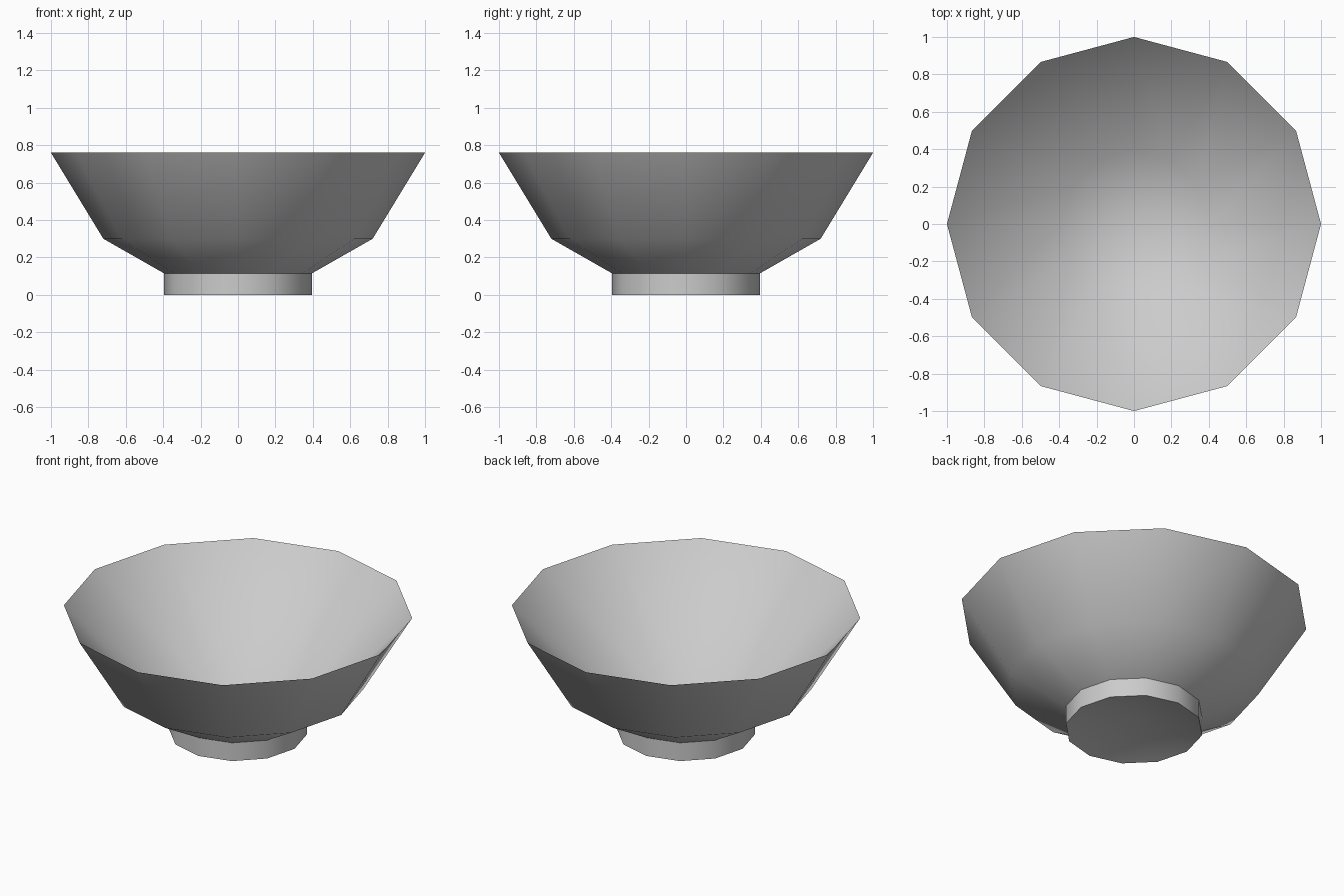
import bpy
import bmesh
from math import cos, sin, tau, radians

SIDES = 12

cube = bpy.data.objects.get("Cube")
if cube:
    bpy.data.objects.remove(cube, do_unlink=True)

grey = bpy.data.materials.new("plain grey")
grey.use_nodes = True
colour = (0.6, 0.6, 0.6, 1.0)
grey.diffuse_color = colour
grey.node_tree.nodes["Principled BSDF"].inputs["Base Color"].default_value = colour


def turned(name, profile, hub_z=None, inward=False):
    """Turn a (radius, height) profile; hub_z closes its base with a fan."""
    bm = bmesh.new()
    rings = [[bm.verts.new((r * cos(tau * i / SIDES), r * sin(tau * i / SIDES), z))
              for i in range(SIDES)] for r, z in profile]
    hub = bm.verts.new((0, 0, hub_z)) if hub_z is not None else None
    for i in range(SIDES):
        j = (i + 1) % SIDES
        if hub:
            bm.faces.new((hub, rings[0][j], rings[0][i]))
        for low, high in zip(rings, rings[1:]):
            bm.faces.new((low[i], low[j], high[j], high[i]))
    if inward:
        bmesh.ops.reverse_faces(bm, faces=bm.faces[:])
    mesh = bpy.data.meshes.new(name)
    bm.to_mesh(mesh)
    bm.free()
    mesh.materials.append(grey)
    obj = bpy.data.objects.new(name, mesh)
    bpy.context.collection.objects.link(obj)
    bpy.ops.object.select_all(action="DESELECT")
    obj.select_set(True)
    bpy.context.view_layer.objects.active = obj
    bpy.ops.object.shade_smooth_by_angle(angle=radians(60))


# Outside of the bowl, flaring in two steps
turned("bowl_outside", [(0.395, 0.115), (0.72, 0.30), (1.0, 0.76)])

# Hollow of the bowl, a straight cone down to a small floor
turned("bowl_inside", [(0.395, 0.115), (1.0, 0.76)], hub_z=0.115, inward=True)

# Short foot with a hollow underside
turned("foot", [(0.395, 0.0), (0.395, 0.115)], hub_z=0.1)
